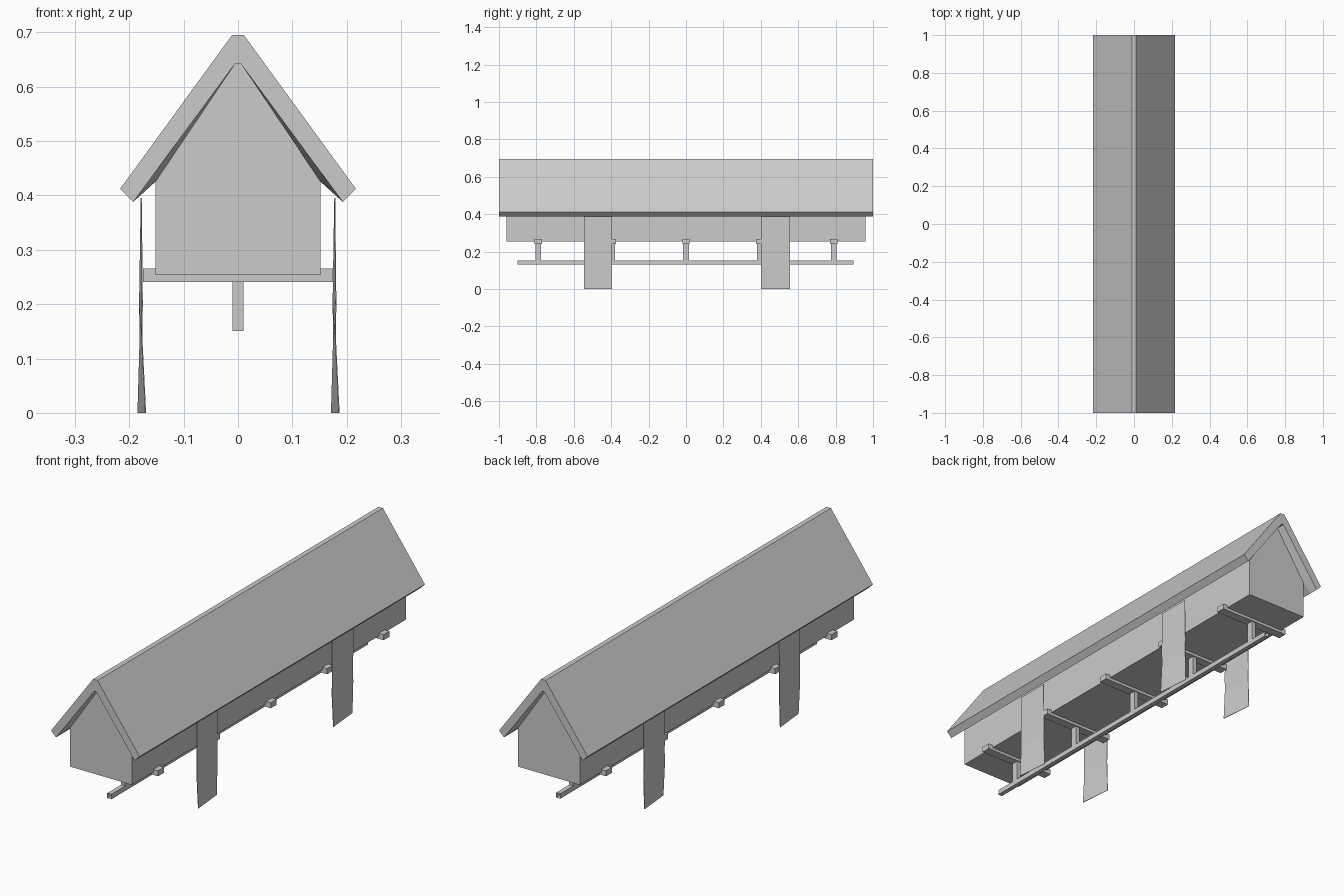
import bpy

if "Cube" in bpy.data.objects:
    bpy.data.objects.remove(bpy.data.objects["Cube"])

mat = bpy.data.materials.new("light grey")
mat.diffuse_color = (0.6, 0.6, 0.6, 1)
mat.use_nodes = True
mat.node_tree.nodes["Principled BSDF"].inputs["Base Color"].default_value = mat.diffuse_color


def make(name, verts, faces):
    me = bpy.data.meshes.new(name)
    me.from_pydata(verts, [], faces)
    me.materials.append(mat)
    ob = bpy.data.objects.new(name, me)
    bpy.context.collection.objects.link(ob)
    return ob


def loft(name, sections, caps=True):
    """Join (y, [(x, z), ...]) sections of equal length, ordered front to back."""
    n = len(sections[0][1])
    verts = [(x, y, z) for y, prof in sections for x, z in prof]
    faces = []
    for s in range(len(sections) - 1):
        for i in range(n):
            a, b = s * n + i, s * n + (i + 1) % n
            faces.append((a, a + n, b + n, b))
    if caps:
        faces.append(tuple(range(n)))
        faces.append(tuple(reversed(range(len(verts) - n, len(verts)))))
    return make(name, verts, faces)


def box(name, x, y0, y1, z0, z1, caps=True):
    prof = [(-x, z0), (x, z0), (x, z1), (-x, z1)]
    return loft(name, [(y0, prof), (y1, prof)], caps)


def mirrored(half):
    """Complete a right-hand profile with its left-hand reflection."""
    return half + [(-x, z) for x, z in reversed(half)]


# Gabled hall body
body = mirrored([(0.152, 0.254), (0.152, 0.425), (0.005, 0.643)])
loft("hall_body", [(-0.96, body), (0.96, body)])


# Thick roof whose underside dips to meet the wall tops
def roof_profile(z_wall):
    return mirrored([(0.005, 0.643), (0.152, z_wall), (0.193, 0.388),
                     (0.217, 0.412), (0.011, 0.695)])


loft("roof", [(-1, roof_profile(0.4435)), (-0.96, roof_profile(0.425)),
              (0.96, roof_profile(0.425)), (1, roof_profile(0.4435))])

# Floor beams with hanging posts
for i in range(-2, 3):
    y = i * 0.395
    box("floor_beam", 0.175, y - 0.02, y + 0.02, 0.241, 0.266)
    box("hanging_post", 0.01, y - 0.015, y + 0.015, 0.151, 0.241)

# Open-ended rail below the posts
box("lower_rail", 0.01, -0.902, 0.895, 0.13, 0.152, caps=False)

# Thin, slightly twisted leg boards: (height, front x shift, back x shift)
rows = [(0.0, 0.008, -0.006), (0.14, 0.001, -0.002),
        (0.2, 0.002, -0.003), (0.395, 0.0, 0.0)]
for x in (-0.178, 0.178):
    for y0, y1 in ((-0.545, -0.396), (0.402, 0.555)):
        verts = []
        for z, front, back in rows:
            verts += [(x + front, y0, z), (x + back, y1, z)]
        faces = [(i, i + 1, i + 3, i + 2) for i in (0, 2, 4)]
        leg = make("leg_board", verts, faces)
        mod = leg.modifiers.new("thickness", 'SOLIDIFY')
        mod.thickness = 0.002
        mod.offset = 0
